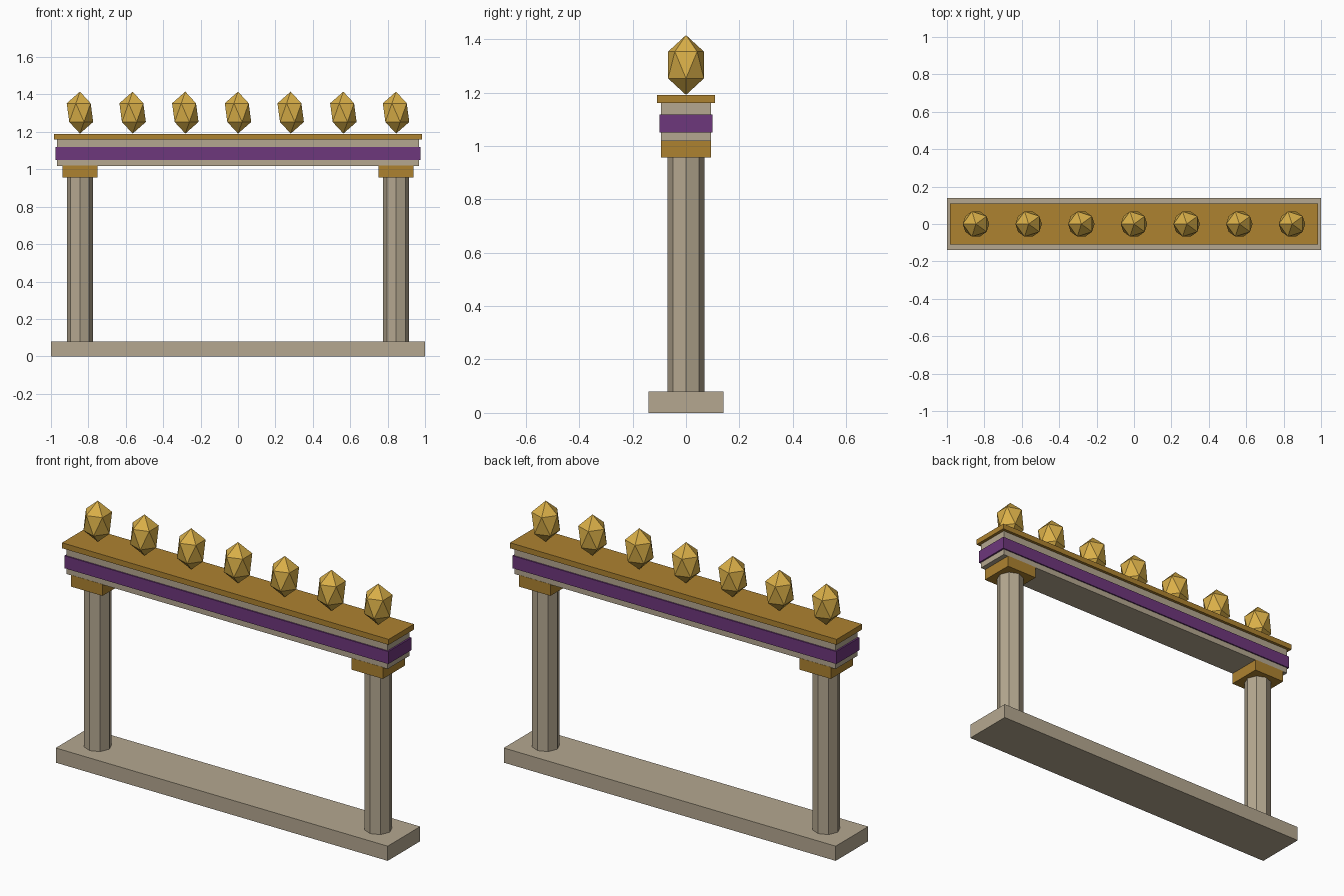
import bpy
import math

if "Cube" in bpy.data.objects:
    bpy.data.objects.remove(bpy.data.objects["Cube"])


def material(name, rgb):
    m = bpy.data.materials.new(name)
    m.diffuse_color = (*rgb, 1.0)
    m.use_nodes = True
    m.node_tree.nodes["Principled BSDF"].inputs["Base Color"].default_value = m.diffuse_color
    return m


stone = material("warm stone", (0.46, 0.39, 0.28))
dark_gold = material("dark gold", (0.42, 0.225, 0.03))
bright_gold = material("bright gold", (0.70, 0.43, 0.065))
purple = material("purple", (0.155, 0.038, 0.20))


def finish(name, mat):
    ob = bpy.context.object
    ob.name = name
    ob.data.materials.append(mat)
    return ob


def box(name, mat, x, half_x, half_y, z0, z1):
    bpy.ops.mesh.primitive_cube_add(size=2, location=(x, 0, (z0 + z1) / 2))
    ob = finish(name, mat)
    ob.scale = (half_x, half_y, (z1 - z0) / 2)
    return ob


SPAN = 0.845  # column and end finial offset

# Plinth
box("base_slab", stone, 0, 1.0, 0.14, 0, 0.08)

# Octagonal columns with square capitals
for side, x in (("left", -SPAN), ("right", SPAN)):
    bpy.ops.mesh.primitive_cylinder_add(vertices=8, radius=0.07, depth=0.90,
                                        location=(x, 0, 0.52))
    finish(side + "_column", stone)
    box(side + "_capital", dark_gold, x, 0.094, 0.094, 0.957, 1.02)

# Lintel, painted band and cornice
box("lintel", stone, 0, 0.967, 0.093, 1.018, 1.162)
box("purple_band", purple, 0, 0.976, 0.10, 1.05, 1.118)
box("cornice", dark_gold, 0, 0.984, 0.109, 1.16, 1.19)

# Row of faceted finials
for i in range(7):
    x = -SPAN + i * SPAN / 3
    bpy.ops.mesh.primitive_ico_sphere_add(subdivisions=1, radius=1,
                                          location=(x, 0, 1.303),
                                          rotation=(0, 0, math.pi))
    ob = finish("finial_%d" % (i + 1), bright_gold)
    ob.scale = (0.079, 0.079, 0.112)
